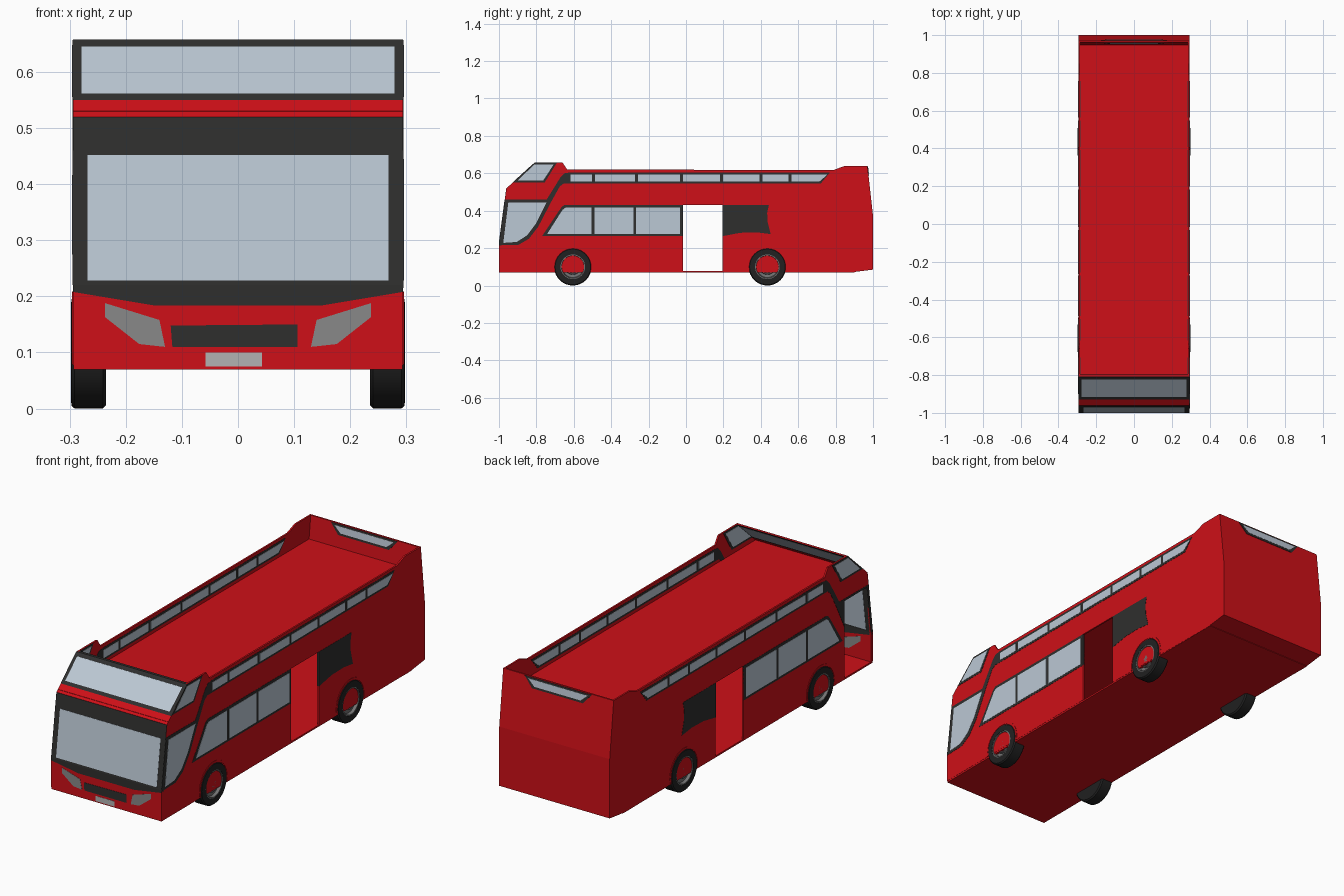
import bpy, bmesh
from math import sin, cos, pi
from mathutils import Vector

if "Cube" in bpy.data.objects:
    bpy.data.objects.remove(bpy.data.objects["Cube"])


def material(name, c):
    m = bpy.data.materials.new(name)
    m.diffuse_color = (*c, 1)
    m.use_nodes = True
    m.node_tree.nodes["Principled BSDF"].inputs["Base Color"].default_value = m.diffuse_color
    return m


RED = material("red_paint", (0.62, 0.005, 0.009))
DARK = material("dark_trim", (0.028, 0.028, 0.027))
GLASS = material("glass", (0.5, 0.58, 0.66))
TYRE = material("tyre_rubber", (0.015, 0.015, 0.015))
RIM = material("rim_metal", (0.17, 0.17, 0.17))
LAMP = material("lamp_grey", (0.25, 0.25, 0.25))
PLATE = material("plate_grey", (0.45, 0.45, 0.45))
W = 0.294  # half width


def finish(bm, name, mat):
    bmesh.ops.recalc_face_normals(bm, faces=bm.faces)
    me = bpy.data.meshes.new(name)
    bm.to_mesh(me)
    bm.free()
    me.materials.append(mat)
    ob = bpy.data.objects.new(name, me)
    bpy.context.collection.objects.link(ob)
    return ob


def slab(name, pts, offset, mat):
    """Polygon of 3D points extruded by an offset vector."""
    bm = bmesh.new()
    f = bm.faces.new([bm.verts.new(p) for p in pts])
    ext = bmesh.ops.extrude_face_region(bm, geom=[f], use_keep_orig=True)
    moved = [g for g in ext["geom"] if isinstance(g, bmesh.types.BMVert)]
    bmesh.ops.translate(bm, verts=moved, vec=Vector(offset))
    return finish(bm, name, mat)


def across(name, yz, mat, w=W - 0.001):
    """Side profile swept over the full width."""
    slab(name, [(-w, y, z) for y, z in yz], (2 * w, 0, 0), mat)


def side(name, yz, mat, lift=0.0, sides=(1, -1)):
    """Thin panel in the side walls; lift lets trim show on both faces."""
    for s in sides:
        x = s * (W + lift)
        slab(name + ("_right" if s > 0 else "_left"), [(x, y, z) for y, z in yz],
             (-s * (0.008 + 2 * lift), 0, 0), mat)


FRONT = [(-1, 0.07), (-1, 0.22), (-0.96, 0.52), (-0.808, 0.658)]


def front_y(z):
    for (y0, z0), (y1, z1) in zip(FRONT, FRONT[1:]):
        if z <= z1:
            break
    return y0 + (y1 - y0) * (z - z0) / (z1 - z0)


def front(name, xz, mat, lift=0.001):
    """Panel lying on the front surface, showing on both faces."""
    slab(name, [(x, front_y(z) - lift, z) for x, z in xz],
         (0, 0.012 + 2 * lift, 0), mat)


def rect(a, b, c, d):
    return [(a, c), (b, c), (b, d), (a, d)]


# Side walls with door openings as notches above a thin sill
roofline = [(0.88, 0.07), (1, 0.085), (1, 0.37), (0.97, 0.64), (0.85, 0.64), (0.79, 0.618),
            (-0.635, 0.62), (-0.66, 0.658), (-0.808, 0.658), (-0.96, 0.52), (-1, 0.22), (-1, 0.078)]
mid_door = [(-0.017, 0.078), (-0.017, 0.43), (0.195, 0.43), (0.195, 0.078)]
front_door = [(-0.985, 0.078), (-0.985, 0.22), (-0.958, 0.45), (-0.785, 0.45), (-0.785, 0.078)]
side("side_wall", roofline + mid_door, RED, sides=(1,))
side("side_wall", roofline + front_door + mid_door, RED, sides=(-1,))

# Floor, upper deck, front and rear shells
across("floor", rect(-1, 0.9, 0.07, 0.078), RED)
across("upper_deck", rect(-0.95, 0.955, 0.522, 0.53), RED)
across("front_shell", FRONT + [(y + 0.012, z) for y, z in reversed(FRONT)], RED)
across("rear_shell", [(0.88, 0.07), (1, 0.085), (1, 0.37), (0.97, 0.64), (0.962, 0.64),
                      (0.948, 0.525), (0.985, 0.37), (0.985, 0.093), (0.88, 0.078)], RED)

# Rear window, visible from outside and from the deck
for nm, grow, lift, mat in (("rear_window_frame", 0.0, 0.002, DARK), ("rear_window_glass", 0.01, 0.003, GLASS)):
    zt, zb = 0.637 - grow * 0.8, 0.588 + grow
    xt, xb = 0.178 - 2 * grow, 0.135 - 1.2 * grow

    def outer(z):
        return 0.97 + (0.64 - z) / 9

    bm = bmesh.new()
    o = [(-xt, zt), (xt, zt), (xb, zb), (-xb, zb)]
    a = [bm.verts.new((x, outer(z) + lift, z)) for x, z in o]
    b = [bm.verts.new((x, 0.962 - (0.64 - z) * 0.122 - lift, z)) for x, z in o]
    bm.faces.new(a)
    bm.faces.new(b[::-1])
    for i in range(4):
        j = (i + 1) % 4
        bm.faces.new((a[i], b[i], b[j], a[j]))
    finish(bm, nm, mat)

# Main windscreen surround and glass
front("windscreen_surround", rect(-W, W, 0.22, 0.52), DARK)
front("windscreen_lower_trim", [(-W, 0.22), (-W, 0.208), (-0.15, 0.184), (0.15, 0.184),
                                (W, 0.208), (W, 0.22)], DARK)
front("windscreen_glass", rect(-0.268, 0.268, 0.228, 0.452), GLASS, 0.002)

# Upper deck windscreen
front("upper_windscreen_frame", rect(-W, W, 0.55, 0.658), DARK)
front("upper_windscreen_glass", rect(-0.279, 0.279, 0.562, 0.645), GLASS, 0.002)

# Grille, number plate and headlights
front("grille", [(-0.12, 0.148), (0.106, 0.15), (0.106, 0.11), (-0.117, 0.11)], DARK)
front("number_plate", rect(-0.058, 0.043, 0.075, 0.1), PLATE)
for s in (1, -1):
    front("headlight", [(s * x, z) for x, z in ((0.13, 0.11), (0.14, 0.158), (0.237, 0.188),
                                                (0.237, 0.163), (0.176, 0.115))], LAMP)

# Driver window (right) and the dark pillars around the front door (left)
side("driver_window_frame", [(-1, 0.215), (-1, 0.22), (-0.968, 0.46), (-0.735, 0.46), (-0.725, 0.44),
                             (-0.79, 0.315), (-0.84, 0.25), (-0.895, 0.218)], DARK, 0.001, (1,))
side("driver_window_glass", [(-0.977, 0.228), (-0.95, 0.445), (-0.745, 0.445), (-0.803, 0.33),
                             (-0.85, 0.268), (-0.905, 0.233)], GLASS, 0.002, (1,))
side("door_rear_pillar", [(-0.785, 0.322), (-0.785, 0.46), (-0.735, 0.46), (-0.725, 0.44)], DARK, 0.001, (-1,))
side("door_front_pillar", [(-1, 0.22), (-0.968, 0.46), (-0.785, 0.46), (-0.785, 0.45),
                           (-0.958, 0.45), (-0.985, 0.22)], DARK, 0.001, (-1,))

# Diagonal band joining the upper window strip
side("diagonal_band", [(-0.745, 0.46), (-0.67, 0.58), (-0.65, 0.6), (-0.62, 0.605), (-0.6, 0.605),
                       (-0.6, 0.545), (-0.655, 0.545), (-0.675, 0.53), (-0.725, 0.44)], DARK, 0.001)

# Upper side windows
side("upper_window_strip", [(-0.6, 0.545), (-0.6, 0.605), (0.77, 0.605), (0.72, 0.545)], DARK, 0.001)
cuts = [-0.625, -0.495, -0.265, -0.025, 0.19, 0.4, 0.555, 0.765]
for i, (a, b) in enumerate(zip(cuts, cuts[1:])):
    tail = 0.045 if i == 6 else 0
    side("upper_window_glass", [(a + 0.008, 0.555), (a + 0.008, 0.594), (b - 0.008, 0.594),
                                (b - 0.008 - tail, 0.555)], GLASS, 0.002)

# Front quarter windows of the upper deck
side("quarter_window_frame", [(-0.925, 0.552), (-0.81, 0.657), (-0.69, 0.657), (-0.755, 0.552)], DARK, 0.001)
side("quarter_window_glass", [(-0.9, 0.562), (-0.81, 0.648), (-0.707, 0.648), (-0.763, 0.562)], GLASS, 0.002)

# Lower side windows
side("lower_window_frame", [(-0.77, 0.264), (-0.665, 0.42), (-0.65, 0.43), (-0.017, 0.43), (-0.017, 0.264)],
     DARK, 0.001)
side("lower_window_glass", [(-0.743, 0.275), (-0.66, 0.405), (-0.645, 0.416), (-0.505, 0.416),
                            (-0.505, 0.275)], GLASS, 0.002)
for a, b in ((-0.488, -0.282), (-0.266, -0.033)):
    side("lower_window_glass", rect(a, b, 0.275, 0.416), GLASS, 0.002)

# Dark panel behind the middle door
side("rear_dark_panel", [(0.195, 0.43), (0.443, 0.43), (0.434, 0.39), (0.436, 0.34), (0.453, 0.275),
                         (0.38, 0.284), (0.29, 0.282), (0.195, 0.264)], DARK, 0.001)


# Wheels turned from profiles, with arch lips
def lathe(name, prof, s, y, mat):
    bm = bmesh.new()
    vs = [bm.verts.new((s * x, y, 0.1 + r)) for r, x in prof]
    es = [bm.edges.new(p) for p in zip(vs, vs[1:])]
    bmesh.ops.spin(bm, geom=vs + es, cent=(0, y, 0.1), axis=(1, 0, 0), angle=2 * pi, steps=32)
    bmesh.ops.remove_doubles(bm, verts=bm.verts, dist=0.0004)
    ob = finish(bm, name, mat)
    bpy.context.view_layer.objects.active = ob
    ob.select_set(True)
    bpy.ops.object.shade_smooth_by_angle(angle=0.5)
    ob.select_set(False)


for y in (-0.605, 0.435):
    arc = [k * pi / 16 for k in range(-1, 18)]
    side("wheel_arch", [(y + 0.109 * cos(t), 0.1 + 0.109 * sin(t)) for t in arc]
         + [(y + 0.1 * cos(t), 0.1 + 0.1 * sin(t)) for t in reversed(arc)], RED, 0.002)
    for s in (1, -1):
        lathe("tyre", [(0, 0.235), (0.094, 0.235), (0.1, 0.241), (0.1, 0.291), (0.095, 0.297),
                       (0.066, 0.298), (0.066, 0.28)], s, y, TYRE)
        lathe("wheel_rim", [(0.066, 0.297), (0.061, 0.2975), (0.057, 0.284), (0.042, 0.282),
                            (0.04, 0.291), (0.035, 0.291), (0.032, 0.286), (0.017, 0.286),
                            (0.015, 0.294), (0, 0.294)], s, y, RIM)
